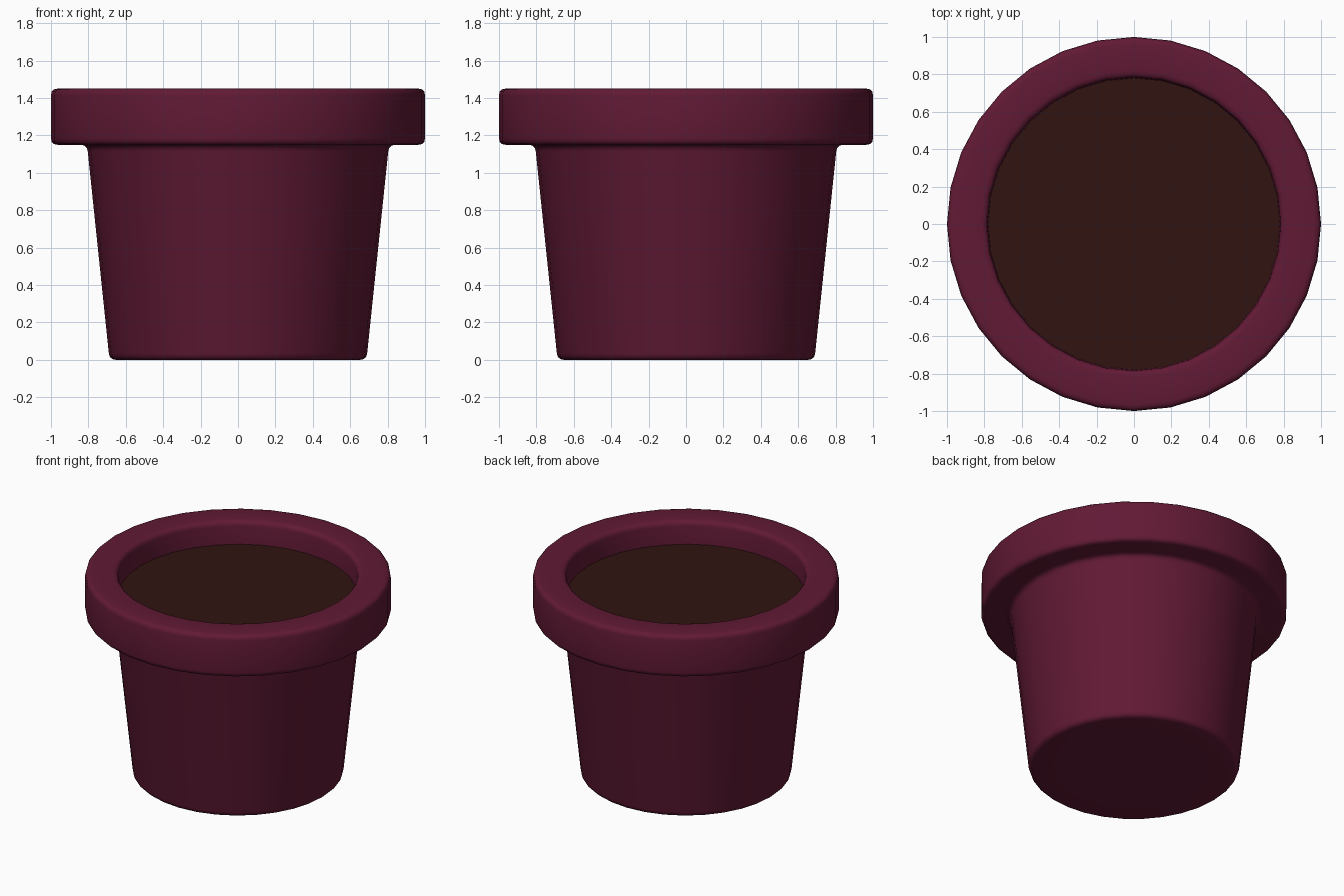
import bpy, math
from mathutils import Vector

if "Cube" in bpy.data.objects:
    bpy.data.objects.remove(bpy.data.objects["Cube"])

SIDES = 32


def material(name, color):
    mat = bpy.data.materials.new(name)
    mat.diffuse_color = (*color, 1)
    mat.use_nodes = True
    mat.node_tree.nodes["Principled BSDF"].inputs["Base Color"].default_value = mat.diffuse_color
    return mat


def round_corners(points, size, steps=3):
    """Replace every inner corner of an open profile with a small curve."""
    pts = [Vector(p) for p in points]
    out = [pts[0]]
    for a, b, c in zip(pts, pts[1:], pts[2:]):
        start = b + (a - b).normalized() * size
        end = b + (c - b).normalized() * size
        for i in range(steps + 1):
            t = i / steps
            out.append(start * (1 - t) ** 2 + b * 2 * t * (1 - t) + end * t ** 2)
    return out + [pts[-1]]


def lathe(name, profile, mat, smooth):
    """Spin a (radius, height) profile; its first ring is capped."""
    verts, faces = [], []
    for r, z in profile:
        for k in range(SIDES):
            a = 2 * math.pi * k / SIDES
            verts.append((r * math.cos(a), r * math.sin(a), z))
    for i in range(len(profile) - 1):
        for k in range(SIDES):
            n = (k + 1) % SIDES
            lo, hi = i * SIDES, (i + 1) * SIDES
            faces.append((lo + k, lo + n, hi + n, hi + k))
    cap = list(range(SIDES))
    faces.append(cap[::-1] if len(profile) > 1 else cap)
    mesh = bpy.data.meshes.new(name)
    mesh.from_pydata(verts, [], faces)
    mesh.materials.append(mat)
    for p in mesh.polygons:
        p.use_smooth = smooth
    obj = bpy.data.objects.new(name, mesh)
    bpy.context.collection.objects.link(obj)
    return obj


glaze = material("glaze", (0.12, 0.01, 0.035))
earth = material("earth", (0.03, 0.007, 0.005))

# Pot: base, tapered wall, thick rim and inner wall
outline = [(0.5, 0), (0.687, 0), (0.807, 1.15), (1, 1.15),
           (1, 1.45), (0.785, 1.45), (0.78, 1.285)]
lathe("pot", round_corners(outline, 0.035), glaze, True)

# Soil filling the pot
lathe("soil", [(0.78, 1.285)], earth, False)
